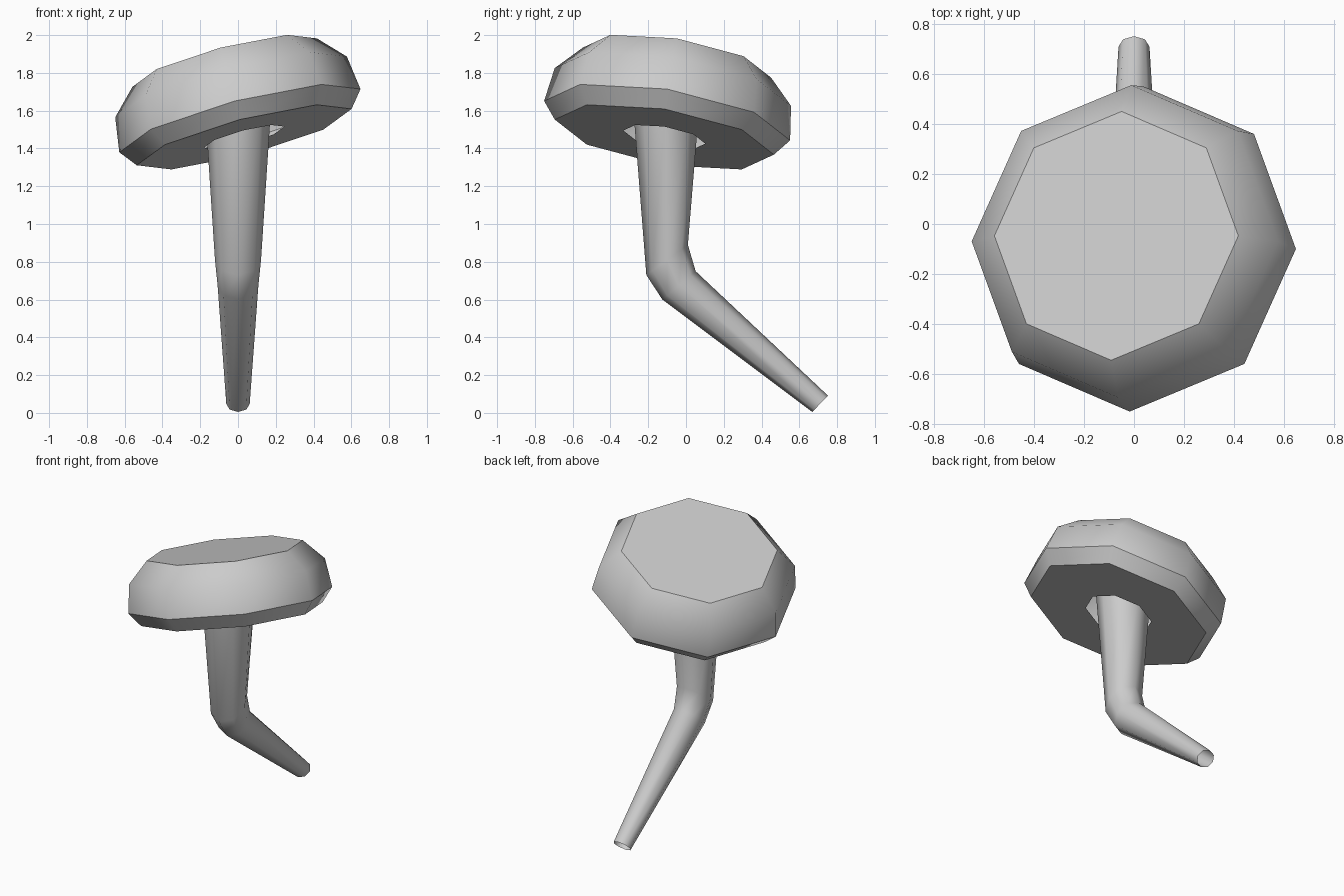
import bpy, bmesh
from math import sin, cos, pi, radians
from mathutils import Vector, Euler

if "Cube" in bpy.data.objects:
    bpy.data.objects.remove(bpy.data.objects["Cube"])

SIDES = 8


def loft(name, rings, sharp_rings=(), cap_last=False):
    """Bridge rings of points into a smooth-shaded shell with chosen sharp rings."""
    bm = bmesh.new()
    loops = [[bm.verts.new(p) for p in ring] for ring in rings]
    for a, b in zip(loops, loops[1:]):
        for i in range(SIDES):
            j = (i + 1) % SIDES
            bm.faces.new((a[i], a[j], b[j], b[i]))
    if cap_last:
        bm.faces.new(loops[-1])
    for f in bm.faces:
        f.smooth = True
    for r in sharp_rings:
        for i in range(SIDES):
            e = bm.edges.get((loops[r][i], loops[r][(i + 1) % SIDES]))
            e.smooth = False
    mesh = bpy.data.meshes.new(name)
    bm.to_mesh(mesh)
    bm.free()
    obj = bpy.data.objects.new(name, mesh)
    bpy.context.collection.objects.link(obj)
    return obj


angles = [2 * pi * i / SIDES for i in range(SIDES)]

# Tilted cap: (radius, height along its axis), from the open hole underneath to the flat top
tilt = Euler((radians(-9.4), radians(-14.7), 0)).to_matrix()
centre = Vector((0.01, -0.10, 1.547))
profile = [(0.22, -0.091), (0.588, -0.091), (0.66, 0), (0.634, 0.187), (0.505, 0.322)]
cap_rings = [[centre + tilt @ Vector((r * cos(a), r * sin(a), h)) for a in angles]
             for r, h in profile]
loft("mushroom_cap", cap_rings, sharp_rings=(1, 2, 4), cap_last=True)

# Bent stem, open at the foot: centre y, z, half width in x, then half-depth vector in y, z
stem = [(0.71, 0.048, 0.062, 0.042, 0.043),
        (-0.037, 0.675, 0.108, 0.088, 0.075),
        (-0.10, 0.81, 0.122, 0.11, 0.08),
        (-0.105, 1.62, 0.175, 0.175, 0.0)]
stem_rings = [[Vector((rx * cos(a), y + dy * sin(a), z + dz * sin(a))) for a in angles]
              for y, z, rx, dy, dz in stem]
loft("mushroom_stem", stem_rings)
